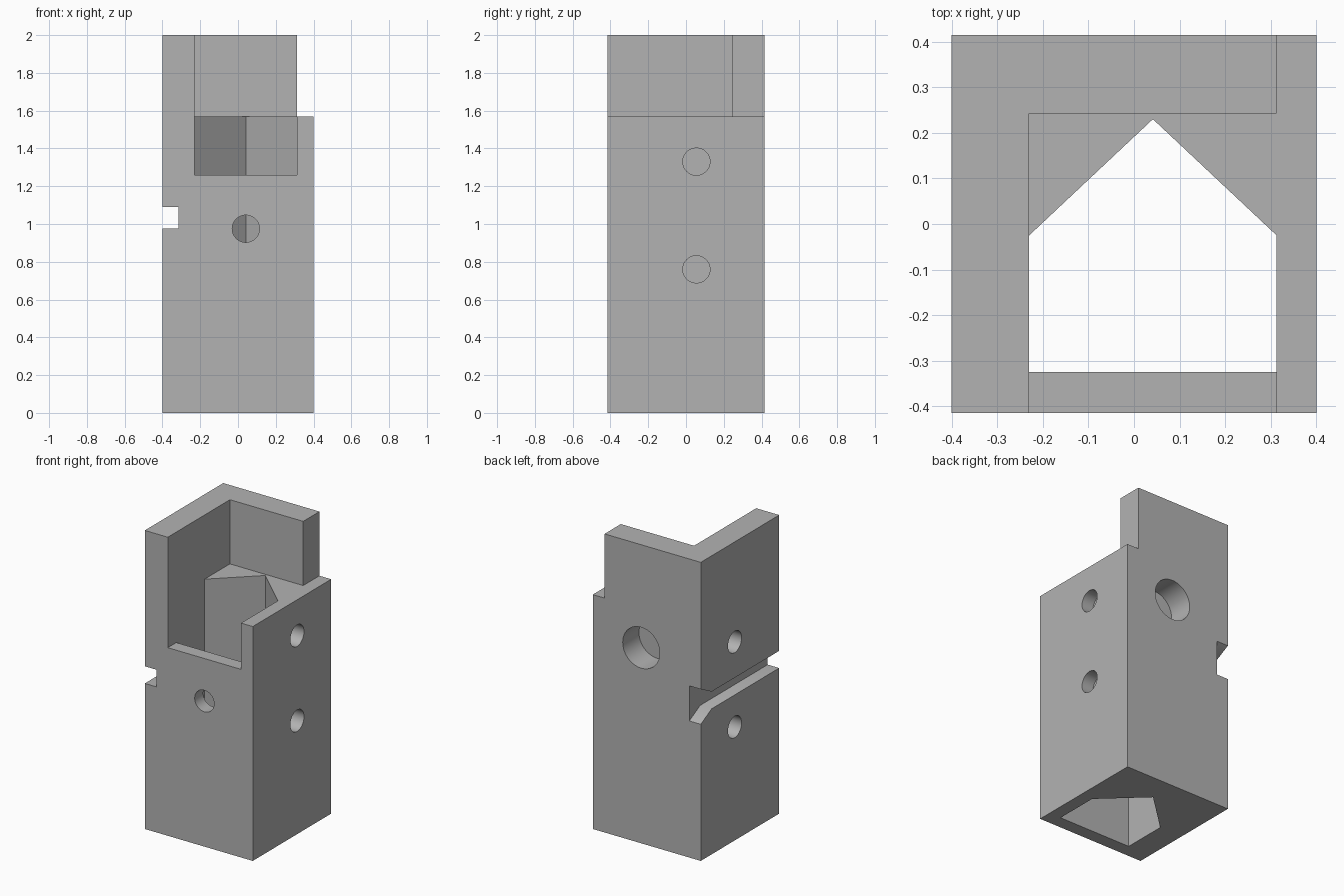
import bpy
import bmesh
import math
from mathutils import Vector

default = bpy.data.objects.get("Cube")
if default:
    bpy.data.objects.remove(default, do_unlink=True)

# Outer size, inner pocket edges and step height
HX, HY, TOP = 0.40, 0.415, 2.0
IN_L, IN_R, IN_BACK, IN_FRONT = -0.23, 0.313, 0.243, -0.325
MID = (IN_L + IN_R) / 2
STEP, SILL = 1.57, 1.26
OVER = 0.1

grey = bpy.data.materials.new("plain grey")
grey.use_nodes = True
colour = (0.45, 0.45, 0.45, 1)
grey.diffuse_color = colour
grey.node_tree.nodes["Principled BSDF"].inputs["Base Color"].default_value = colour


def prism(name, points, direction):
    """Extrude a closed polygon of 3D points along a direction."""
    bm = bmesh.new()
    face = bm.faces.new([bm.verts.new(p) for p in points])
    moved = bmesh.ops.extrude_face_region(bm, geom=[face])["geom"]
    verts = [v for v in moved if isinstance(v, bmesh.types.BMVert)]
    bmesh.ops.translate(bm, verts=verts, vec=direction)
    bmesh.ops.recalc_face_normals(bm, faces=bm.faces)
    mesh = bpy.data.meshes.new(name)
    bm.to_mesh(mesh)
    bm.free()
    mesh.materials.append(grey)
    obj = bpy.data.objects.new(name, mesh)
    bpy.context.collection.objects.link(obj)
    return obj


def box(name, x0, x1, y0, y1, z0, z1):
    base = [(x0, y0, z0), (x1, y0, z0), (x1, y1, z0), (x0, y1, z0)]
    return prism(name, base, (0, 0, z1 - z0))


def drill(name, centre, radius, inward, sides=64):
    """Round cutter starting outside the face at centre, going inward."""
    depth = Vector(inward)
    axis = depth.normalized()
    side = axis.cross(Vector((0, 0, 1)))
    start = Vector(centre) - axis * OVER
    ring = []
    for i in range(sides):
        a = math.tau * i / sides
        ring.append(start + radius * (side * math.cos(a) + Vector((0, 0, math.sin(a)))))
    return prism(name, ring, depth + axis * OVER)


body = box("housing_body", -HX, HX, -HY, HY, 0, TOP)

# Five-sided shaft through the full height
shaft = [(IN_L, IN_FRONT), (IN_R, IN_FRONT), (IN_R, -0.025), (MID, 0.23), (IN_L, -0.025)]
cutters = [prism("shaft_cutter", [(x, y, -OVER) for x, y in shaft], (0, 0, TOP + 2 * OVER))]

# Open upper pocket, lowered side wall and front window
cutters += [
    box("pocket_cutter", IN_L, IN_R + 0.02, -HY - OVER, IN_BACK, STEP, TOP + OVER),
    box("step_cutter", IN_R, HX + OVER, -HY - OVER, HY + OVER, STEP, TOP + OVER),
    box("window_cutter", IN_L, IN_R, -HY - OVER, IN_FRONT + 0.05, SILL, STEP + OVER),
]

# Side groove, flaring towards the back
groove = [(-HY - OVER, 0.975), (0.30, 0.975), (HY, 0.915), (HY + OVER, 0.863),
          (HY + OVER, 1.202), (HY, 1.15), (0.30, 1.09), (-HY - OVER, 1.09)]
cutters.append(prism("groove_cutter", [(-HX - OVER, y, z) for y, z in groove],
                     (OVER + 0.085, 0, 0)))

# Front through hole, wide blind back hole and blind side holes
cutters.append(drill("front_hole_cutter", (MID, -HY, 0.975), 0.072, (0, 0.12, 0)))
cutters.append(drill("back_hole_cutter", (MID, HY, 1.31), 0.137, (0, IN_BACK - HY, 0)))
for z in (0.76, 1.33):
    cutters.append(drill("left_hole_cutter", (HX, 0.055, z), 0.072, (IN_R - HX, 0, 0)))
    cutters.append(drill("right_hole_cutter", (-HX, 0.055, z), 0.072, (IN_L + HX, 0, 0)))

# Apply the cuts, then remove the cutters
bpy.ops.object.select_all(action="DESELECT")
bpy.context.view_layer.objects.active = body
body.select_set(True)
for cutter in cutters:
    cutter.hide_render = True
    mod = body.modifiers.new(cutter.name, "BOOLEAN")
    mod.operation = "DIFFERENCE"
    mod.solver = "EXACT"
    mod.object = cutter
    bpy.ops.object.modifier_apply(modifier=mod.name)
    bpy.data.objects.remove(cutter, do_unlink=True)

bpy.ops.object.shade_smooth_by_angle(angle=math.radians(30))
